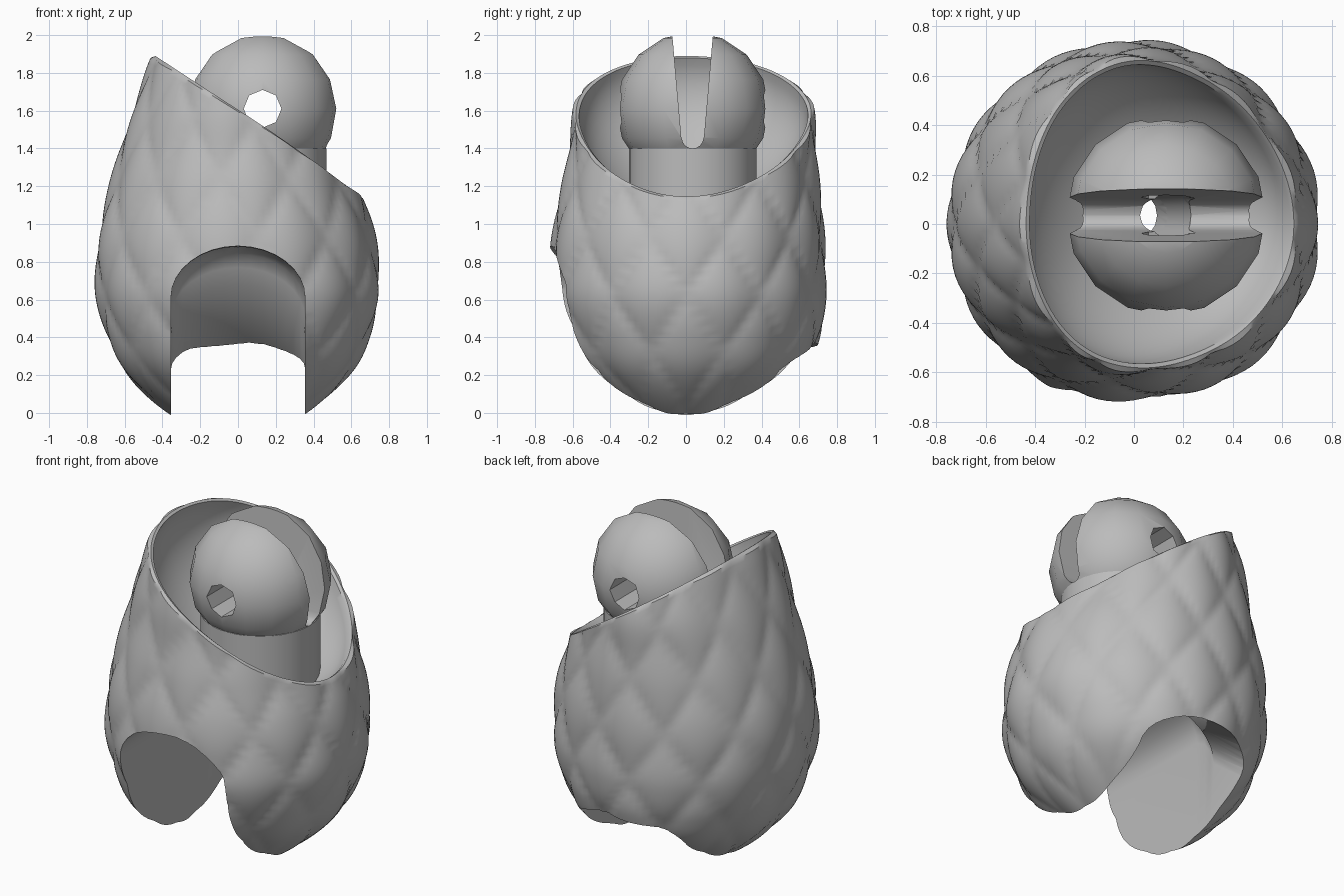
import bpy, bmesh, math
from mathutils import Matrix, Vector

if "Cube" in bpy.data.objects:
    bpy.data.objects.remove(bpy.data.objects["Cube"])

grey = bpy.data.materials.new("plain grey")
grey.use_nodes = True
grey.diffuse_color = (0.5, 0.5, 0.5, 1)
grey.node_tree.nodes["Principled BSDF"].inputs["Base Color"].default_value = (0.5, 0.5, 0.5, 1)

N = 128                      # points around the shell
CX, CY, CZ = 0.13, 0.035, 1.61   # centre of the ball

# Shell half-widths (-x, +x, -y, +y), every 0.2 in height from z = -0.2
PROFILE = [
    (.03, .03, .03, .03), (.37, .37, .34, .34), (.59, .59, .57, .61), (.695, .695, .68, .71),
    (.745, .75, .73, .74), (.755, .745, .725, .74), (.73, .71, .70, .73), (.68, .65, .66, .71),
    (.625, .61, .62, .69), (.56, .57, .60, .68), (.49, .53, .57, .64), (.42, .48, .50, .60)]


def widths(z):
    """Smoothly interpolated half-widths at height z."""
    f = min(max((z + 0.2) / 0.2, 0), len(PROFILE) - 1.001)
    i = int(f)
    t = f - i
    p = [PROFILE[min(max(i + k, 0), len(PROFILE) - 1)] for k in (-1, 0, 1, 2)]
    return [b + 0.5 * t * (c - a + t * (2*a - 5*b + 4*c - d + t * (3*(b - c) + d - a)))
            for a, b, c, d in zip(*p)]


def shell_point(ang, z, inset=0.0, scales=True):
    xm, xp, ym, yp = widths(z)
    c, s = math.cos(ang), math.sin(ang)
    k = 1.0
    if scales:               # broad, shallow diamond scales
        u, v = ang * 11 / math.tau, z / 0.62
        bump = abs(math.sin(math.pi * (u + v)) * math.sin(math.pi * (u - v))) ** 0.6
        k += 0.036 * (bump - 0.72)
    return Vector(((xp if c > 0 else xm) * c * k - inset * c,
                   (yp if s > 0 else ym) * s * k - inset * s, z))


def rim_height(ang):
    z = 1.5
    for _ in range(30):
        x = shell_point(ang, z, 0, False).x
        z = 0.5 * z + 0.5 * (1.595 - 0.62 * x - 0.1 * max(0, x) ** 2)
    return z


def make_object(name, bm):
    bmesh.ops.recalc_face_normals(bm, faces=bm.faces)
    mesh = bpy.data.meshes.new(name)
    bm.to_mesh(mesh)
    bm.free()
    ob = bpy.data.objects.new(name, mesh)
    ob.data.materials.append(grey)
    bpy.context.collection.objects.link(ob)
    return ob


def loft(name, rings):
    """Closed skin through equal-length rings, capped at both ends."""
    bm = bmesh.new()
    rows = [[bm.verts.new(p) for p in r] for r in rings]
    n = len(rows[0])
    for a, b in zip(rows, rows[1:]):
        for i in range(n):
            j = (i + 1) % n
            bm.faces.new((a[i], a[j], b[j], b[i]))
    bm.faces.new(rows[0][::-1])
    bm.faces.new(rows[-1])
    return make_object(name, bm)


def cylinder(name, start, end, radius, sides, turn=0.0):
    start, end = Vector(start), Vector(end)
    d = end - start
    m = (Matrix.Translation((start + end) / 2) @ d.to_track_quat('Z', 'Y').to_matrix().to_4x4()
         @ Matrix.Rotation(turn, 4, 'Z'))
    bm = bmesh.new()
    bmesh.ops.create_cone(bm, cap_ends=True, segments=sides, radius1=radius, radius2=radius,
                          depth=d.length, matrix=m)
    return make_object(name, bm)


def finish(ob, cutters, angle):
    """Cut the part, then smooth it while keeping hard edges."""
    bpy.ops.object.select_all(action='DESELECT')
    ob.select_set(True)
    bpy.context.view_layer.objects.active = ob
    for c in cutters:
        mod = ob.modifiers.new("cut", 'BOOLEAN')
        mod.operation, mod.solver, mod.object = 'DIFFERENCE', 'EXACT', c
        bpy.ops.object.modifier_apply(modifier=mod.name)
    bpy.ops.object.shade_smooth_by_angle(angle=math.radians(angle))


# Scaled shell: outside up to the slanted rim, then down into a tilted bowl
angles = [math.tau * i / N for i in range(N)]
rims = [rim_height(a) for a in angles]
rings = []
for k in range(73):
    t = k / 72
    rings.append([shell_point(a, -0.1 + (r + 0.1) * t) for a, r in zip(angles, rims)])
rings.append([shell_point(a, r + 0.01, 0.018, False) for a, r in zip(angles, rims)])
lip = [shell_point(a, r, 0.036, False) for a, r in zip(angles, rims)]
bowl_centre = Vector((0.11, 0.04, 1.525))
bowl_axis = Vector((0.54, 0, 0.84))
for k in range(15):
    f = math.radians(6.2 * k)
    rings.append([bowl_centre + (p - bowl_centre) * math.cos(f) - bowl_axis * 0.42 * math.sin(f)
                  for p in lip])
shell = loft("scaled_shell", rings)

# Arched limb opening: high pocket at the front, sloping down to the back
arches = []
for y, top in ((-.95, .89), (-.6, .88), (.13, .88), (.2, .84), (.25, .77), (.28, .68),
               (.65, .40), (.95, .18)):
    ring = [(-0.355, y, -0.6)]
    for i in range(17):
        a = math.pi * (1 - i / 16)
        ring.append((0.355 * math.cos(a), y, top - 0.27 + 0.27 * math.sin(a)))
    arches.append(ring + [(0.355, y, -0.6)])
opening = loft("opening_cutter", arches)

# Cord hole leaning from the ball down to the opening
cord = cylinder("cord_cutter", (CX + .05, CY, 1.6), (-0.08, CY, 0.6), 0.1, 16)
# Pin hole through the ball, front to back
pin = cylinder("pin_cutter", (CX, -0.8, CZ), (CX, 0.8, CZ), 0.1, 8)

# Tapered slot with a rounded bottom, running across the ball
section = [(-0.125, 2.2), (-0.06, 1.46)]
section += [(0.055 * math.cos(a), 1.45 + 0.05 * math.sin(a))
            for a in [math.pi * (1 + i / 8) for i in range(1, 8)]]
section += [(0.06, 1.46), (0.125, 2.2)]
slot = loft("slot_cutter", [[(x, CY + y, z) for y, z in section] for x in (-0.6, 0.9)])

# Joint ball, trimmed where it sits on the post
bm = bmesh.new()
bmesh.ops.create_uvsphere(bm, u_segments=16, v_segments=8, radius=0.405,
                          matrix=Matrix.Translation((CX, CY, CZ)))
cut = bmesh.ops.bisect_plane(bm, geom=bm.verts[:] + bm.edges[:] + bm.faces[:],
                             plane_co=(0, 0, 1.395), plane_no=(0, 0, 1), clear_inner=True)
bmesh.ops.contextual_create(bm, geom=[e for e in cut["geom_cut"]
                                      if isinstance(e, bmesh.types.BMEdge)])
ball = make_object("joint_ball", bm)
post = cylinder("joint_post", (CX, CY, 1.02), (CX, CY, 1.40), 0.338, 32)

finish(shell, [opening, cord], 40)
finish(ball, [slot, pin, cord], 30)
finish(post, [cord], 30)

for c in (opening, cord, pin, slot):
    bpy.data.objects.remove(c)
